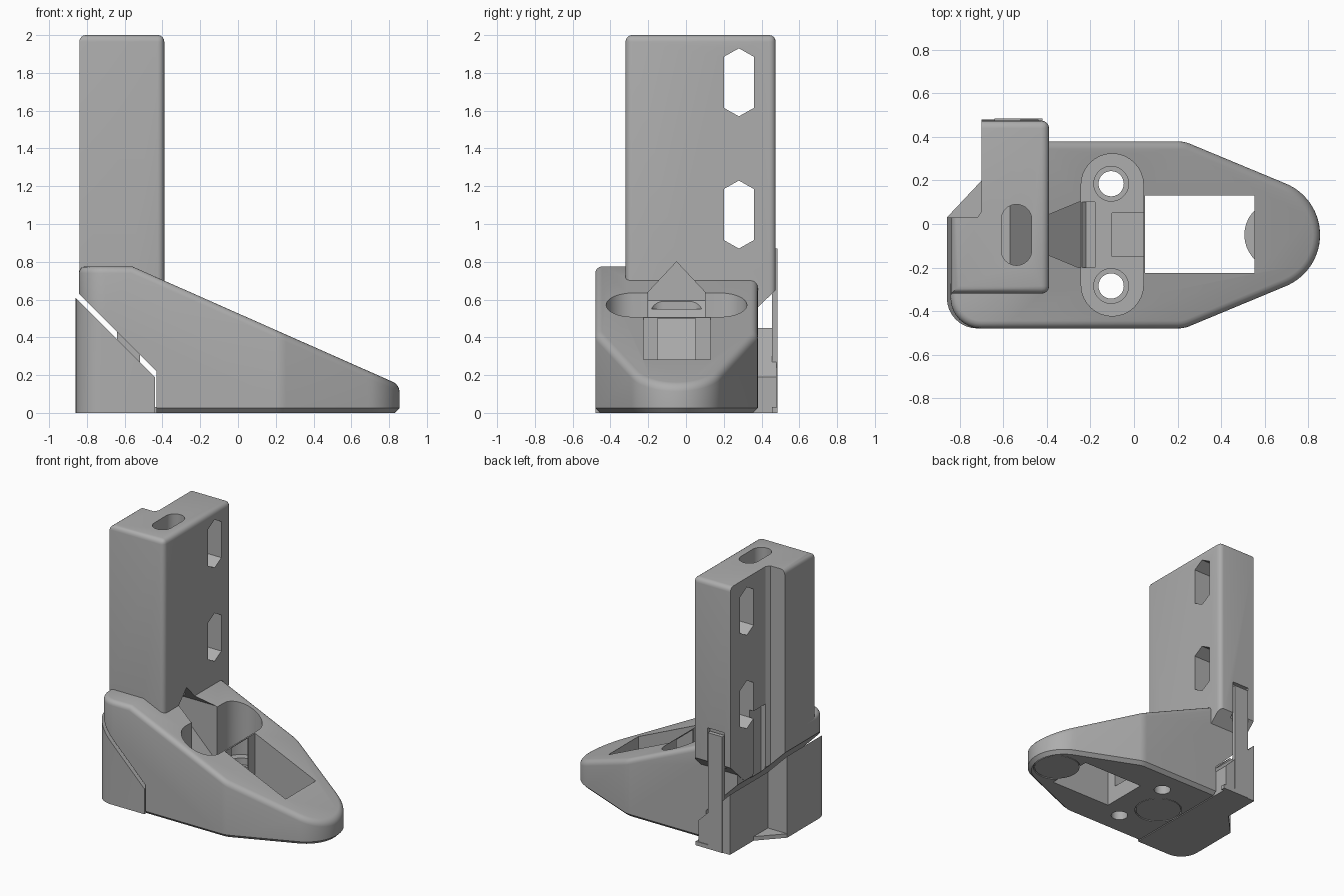
import bpy, bmesh
from math import pi, cos, sin
from mathutils import Vector

if "Cube" in bpy.data.objects:
    bpy.data.objects.remove(bpy.data.objects["Cube"], do_unlink=True)

grey = bpy.data.materials.new("plain grey")
grey.use_nodes = True
tone = (0.42, 0.42, 0.42, 1)
grey.diffuse_color = tone
grey.node_tree.nodes["Principled BSDF"].inputs["Base Color"].default_value = tone


def arc(cx, cy, r, a, b, n=16):
    """Points on an arc, angles in degrees."""
    angles = [(a + (b - a) * i / n) * pi / 180 for i in range(n + 1)]
    return [(cx + r * cos(t), cy + r * sin(t)) for t in angles]


def prism(name, pts, lo, hi, axis="z", planes=(), top_round=None, bottom_chamfer=0, uprights=None):
    """Extrude a profile along an axis, slice it with planes, then soften chosen edges."""
    place = {"z": lambda a, b, c: (a, b, c),
             "x": lambda a, b, c: (c, a, b),
             "y": lambda a, b, c: (a, c, b)}[axis]
    bm = bmesh.new()
    face = bm.faces.new([bm.verts.new(place(a, b, lo)) for a, b in pts])
    new = bmesh.ops.extrude_face_region(bm, geom=[face])["geom"]
    move = Vector(place(0, 0, hi - lo))
    bmesh.ops.translate(bm, vec=move, verts=[v for v in new if isinstance(v, bmesh.types.BMVert)])
    bmesh.ops.recalc_face_normals(bm, faces=bm.faces)
    for co, no in planes:  # the side the normal points to is removed
        cut = bmesh.ops.bisect_plane(bm, geom=bm.verts[:] + bm.edges[:] + bm.faces[:],
                                     plane_co=co, plane_no=no, clear_outer=True)
        rim = [e for e in cut["geom_cut"] if isinstance(e, bmesh.types.BMEdge)]
        bmesh.ops.edgeloop_fill(bm, edges=rim)
        bmesh.ops.recalc_face_normals(bm, faces=bm.faces)

    def between(e, sign):
        z = sorted(f.normal.z * sign for f in e.link_faces)
        return len(z) == 2 and abs(z[0]) < 0.3 and z[1] > 0.5

    if bottom_chamfer:
        bmesh.ops.bevel(bm, geom=[e for e in bm.edges if between(e, -1)], offset=bottom_chamfer,
                        segments=1, affect="EDGES", clamp_overlap=True)
    if top_round:
        size, keep = top_round
        picked = [e for e in bm.edges if between(e, 1) and keep((e.verts[0].co + e.verts[1].co) / 2)]
        if uprights:
            picked += [e for e in bm.edges if abs((e.verts[0].co - e.verts[1].co).z) > 1
                       and uprights(e.verts[0].co)]
        bmesh.ops.bevel(bm, geom=picked, offset=size, segments=4, profile=0.5,
                        affect="EDGES", clamp_overlap=True)
    mesh = bpy.data.meshes.new(name)
    bm.to_mesh(mesh)
    bm.free()
    mesh.materials.append(grey)
    ob = bpy.data.objects.new(name, mesh)
    bpy.context.collection.objects.link(ob)
    return ob


def box(name, x, y, z):
    return prism(name, [(x[0], y[0]), (x[1], y[0]), (x[1], y[1]), (x[0], y[1])], *z)


def combine(target, tool, how="DIFFERENCE"):
    tool.hide_render = True
    mod = target.modifiers.new("join", "BOOLEAN")
    mod.operation, mod.object, mod.solver = how, tool, "EXACT"
    bpy.context.view_layer.objects.active = target
    bpy.ops.object.modifier_apply(modifier=mod.name)
    bpy.data.objects.remove(tool, do_unlink=True)


def disc(name, x, y, r, lo, hi):
    return prism(name, arc(x, y, r, 0, 350, 35), lo, hi)


MID = -0.05  # centre line of the foot

# Foot: tapered outline with a sloping top
heel_curve = arc(-0.70, -0.34, 0.14, 180, 270, 8)
outline = ([(-0.838, MID + 0.08)] + [(x - 0.003, y) for x, y in heel_curve]
           + arc(0.20, -0.33, 0.15, 270, 291, 4)
           + arc(0.60, MID, 0.255, -69, 69, 28)
           + arc(0.20, 0.23, 0.15, 69, 90, 4)
           + [(-0.695, 0.38), (-0.695, 0.03)])
foot = prism("foot", outline, 0, 0.775, planes=[((-0.56, 0, 0.775), (0.405, 0, 0.915))],
             top_round=(0.035, lambda p: True), bottom_chamfer=0.025)

# Column: L-shaped plan, chamfered under the overhang
column = prism("column", [(-0.84, -0.32), (-0.39, -0.32), (-0.39, 0.475), (-0.70, 0.475),
                          (-0.70, 0.06), (-0.72, 0.03), (-0.84, 0.03)], 0.5, 2,
               planes=[((0, 0.475, 0.65), (0, 0.69, -0.72))],
               top_round=(0.035, lambda p: p.y < 0 or p.y > 0.4 or p.x > -0.5),
               uprights=lambda p: p.x > -0.5)
combine(foot, column, "UNION")
foot.name = "foot_and_column"

# Sloped underside that mates with the heel
combine(foot, prism("wedge", [(-0.95, -0.1), (-0.432, -0.1), (-0.432, 0.222), (-0.95, 0.74)],
                    -0.7, 0.7, "y"))

# Hexagonal cross holes
for z in (0.87, 1.57):
    combine(foot, prism("hex_hole", [(0.28, z), (0.36, z + 0.045), (0.36, z + 0.315),
                                     (0.28, z + 0.36), (0.20, z + 0.315), (0.20, z + 0.045)],
                        -1, 0, "x"))

# Oval shaft down the column
combine(foot, prism("shaft", arc(-0.54, 0.02, 0.07, 0, 180) + arc(-0.54, -0.12, 0.07, 180, 360),
                    0.55, 2.1))

# Peaked channel with a ramp floor, running under the column
combine(foot, prism("channel", [(-0.20, 0.2), (0.10, 0.2), (0.10, 0.64), (MID, 0.80), (-0.20, 0.64)],
                    -0.615, -0.18, "x", planes=[((-0.24, 0, 0.22), (-0.7, 0, -0.7))]))

# Screw pocket, centre notch and the open window
combine(foot, prism("pocket", arc(-0.10, 0.18, 0.143, 0, 180) + arc(-0.10, -0.28, 0.143, 180, 360),
                    0.22, 1))
combine(foot, box("notch", (-0.10, 0.08), (-0.15, 0.05), (0.12, 0.5)))
combine(foot, box("window", (0.05, 0.553), (-0.225, 0.13), (-0.1, 1)))
for y in (0.185, -0.285):
    combine(foot, disc("screw_hole", -0.105, y, 0.058, -0.1, 0.5))
    combine(foot, disc("counterbore", -0.105, y, 0.08, 0.17, 0.5))

# Round pads set in the sole
for name, x in (("toe_pad", 0.665), ("rear_pad", -0.265)):
    combine(foot, disc("pad_seat", x, MID, 0.165, -0.1, 0.04))
    disc(name, x, MID, 0.158, 0.002, 0.045)

# Clearance in the column for the clip
combine(foot, box("clip_slot", (-0.65, -0.51), (0.445, 0.6), (0.4, 0.9)))
combine(foot, box("clip_recess", (-0.8, -0.665), (0.06, 0.20), (0.4, 0.97)))

# Heel block, cut off on the slope
heel = prism("heel", heel_curve_out := [(-0.86, 0.03)] + [(x - 0.02, y) for x, y in heel_curve]
             + [(-0.44, -0.48), (-0.44, 0.48), (-0.70, 0.48), (-0.70, 0.03)], 0, 0.7,
             planes=[((-0.86, 0, 0.61), (0.7, 0, 0.7))])
prism("heel_floor", [(-0.86, 0.03), (-0.70, 0.03), (-0.70, 0.20)], 0, 0.03)
box("clip_post", (-0.64, -0.52), (0.455, 0.485), (0.0, 0.87))
box("clip_base", (-0.64, -0.42), (0.455, 0.485), (0.0, 0.03))

# Smooth curved walls, keep corners crisp
for ob in bpy.data.objects:
    if ob.type == "MESH":
        bpy.ops.object.select_all(action="DESELECT")
        ob.select_set(True)
        bpy.context.view_layer.objects.active = ob
        bpy.ops.object.shade_smooth_by_angle(angle=pi / 6)
